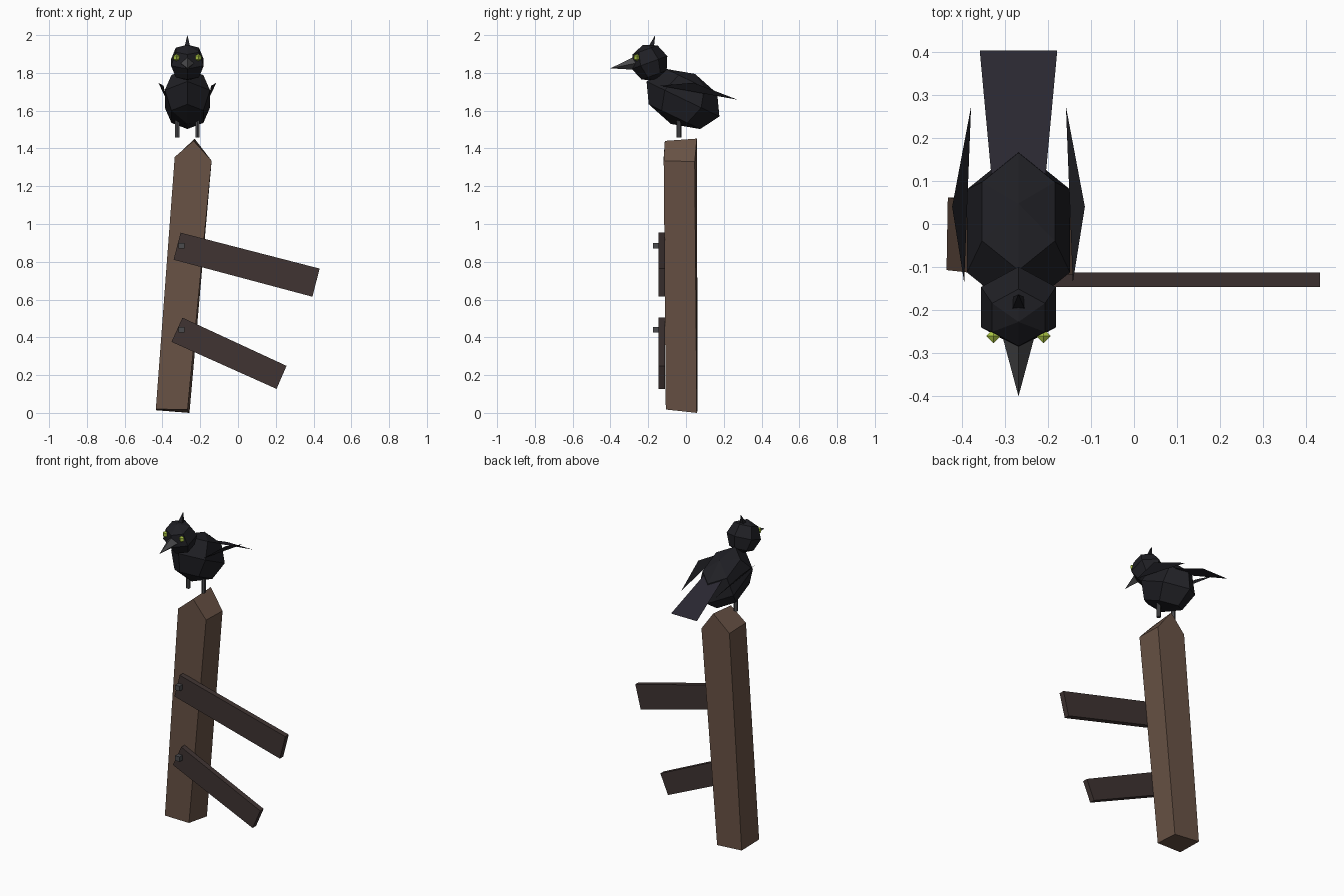
import bpy, bmesh, math
from mathutils import Vector, Matrix

if "Cube" in bpy.data.objects:
    bpy.data.objects.remove(bpy.data.objects["Cube"])

CX = -0.268  # centre line of the bird


def material(name, rgb):
    m = bpy.data.materials.new(name)
    m.diffuse_color = (*rgb, 1)
    m.use_nodes = True
    m.node_tree.nodes["Principled BSDF"].inputs["Base Color"].default_value = m.diffuse_color
    return m


POST = material("post_wood", (0.14, 0.085, 0.06))
BOARD = material("board_wood", (0.05, 0.034, 0.032))
BLACK = material("black_feathers", (0.014, 0.014, 0.018))
TAIL = material("tail_feathers", (0.022, 0.02, 0.03))
GREY = material("dark_grey", (0.07, 0.07, 0.075))
EYE = material("eye_yellow", (0.42, 0.58, 0.06))


def add(name, bm, mat):
    bmesh.ops.recalc_face_normals(bm, faces=bm.faces)
    me = bpy.data.meshes.new(name)
    bm.to_mesh(me)
    bm.free()
    me.materials.append(mat)
    ob = bpy.data.objects.new(name, me)
    bpy.context.collection.objects.link(ob)
    return ob


def loft(name, front, back, mat):
    """Solid between two matching outlines of 3D points."""
    bm = bmesh.new()
    a = [bm.verts.new(p) for p in front]
    b = [bm.verts.new(p) for p in back]
    bm.faces.new(a)
    bm.faces.new(b[::-1])
    n = len(a)
    for i in range(n):
        j = (i + 1) % n
        bm.faces.new((a[i], b[i], b[j], a[j]))
    return add(name, bm, mat)


def plate(name, points, mat):
    bm = bmesh.new()
    bm.faces.new([bm.verts.new(p) for p in points])
    return add(name, bm, mat)


def ball(name, centre, size, seg, rings, mat, tilt=0.0):
    bm = bmesh.new()
    bmesh.ops.create_uvsphere(
        bm, u_segments=seg, v_segments=rings, radius=1,
        matrix=Matrix.Translation(centre) @ Matrix.Rotation(math.radians(tilt), 4, 'X')
        @ Matrix.Diagonal((*size, 1)))
    return add(name, bm, mat)


def cone(name, start, end, r1, r2, sides, mat, spin=0.0):
    a, b = Vector(start), Vector(end)
    d = b - a
    bm = bmesh.new()
    bmesh.ops.create_cone(
        bm, cap_ends=True, segments=sides, radius1=r1, radius2=r2, depth=d.length,
        matrix=Matrix.Translation((a + b) / 2) @ d.to_track_quat('Z', 'Y').to_matrix().to_4x4()
        @ Matrix.Rotation(math.radians(spin), 4, 'Z'))
    return add(name, bm, mat)


# Leaning post with a ridged top
loft("post",
     [(-0.435, -0.107, 0.02), (-0.267, -0.107, 0.018), (-0.14, -0.118, 1.335),
      (-0.235, -0.112, 1.44), (-0.335, -0.118, 1.355)],
     [(-0.432, 0.062, 0.014), (-0.257, 0.057, 0.0), (-0.14, 0.046, 1.33),
      (-0.23, 0.057, 1.452), (-0.335, 0.046, 1.35)], POST)

# Broken boards and their bolts
boards = {
    "upper": [(-0.304, 0.954), (-0.341, 0.811), (0.394, 0.615), (0.432, 0.764)],
    "lower": [(-0.294, 0.504), (-0.352, 0.376), (0.204, 0.127), (0.257, 0.249)],
}
for (name, pts), bz in zip(boards.items(), (0.885, 0.44)):
    loft(name + "_board", [(x, -0.146, z) for x, z in pts],
         [(x, -0.112, z) for x, z in pts], BOARD)
    cone(name + "_bolt", (-0.3, -0.13, bz), (-0.3, -0.176, bz), 0.022, 0.022, 4, GREY, 45)

# Bird body and head
ball("body", (CX, -0.016, 1.662), (0.138, 0.214, 0.147), 6, 4, BLACK, -25.7)
ball("head", (CX, -0.193, 1.855), (0.1, 0.1, 0.1), 6, 4, BLACK, 20)

# Beak and crest
cone("beak", (CX, -0.262, 1.852), (CX, -0.4, 1.824), 0.037, 0, 4, GREY)
cone("crest", (CX, -0.188, 1.925), (CX, -0.163, 2.0), 0.024, 0, 4, BLACK, 45)

# Tail fan
plate("tail", [(CX - 0.06, 0.08, 1.725), (CX + 0.06, 0.08, 1.725),
               (CX + 0.09, 0.403, 1.57), (CX - 0.09, 0.403, 1.57)], TAIL)

# Paired eyes, wings and legs
for side, s in (("left", -1), ("right", 1)):
    ball(side + "_eye", (CX + s * 0.058, -0.26, 1.881), (0.019,) * 3, 4, 3, EYE)
    plate(side + "_wing", [(CX + s * 0.126, -0.136, 1.732), (CX + s * 0.154, 0.04, 1.748),
                           (CX + s * 0.11, 0.273, 1.658)], BLACK)
    cone(side + "_leg", (CX + s * 0.054, -0.037, 1.458), (CX + s * 0.054, -0.037, 1.56),
         0.013, 0.013, 6, GREY)
